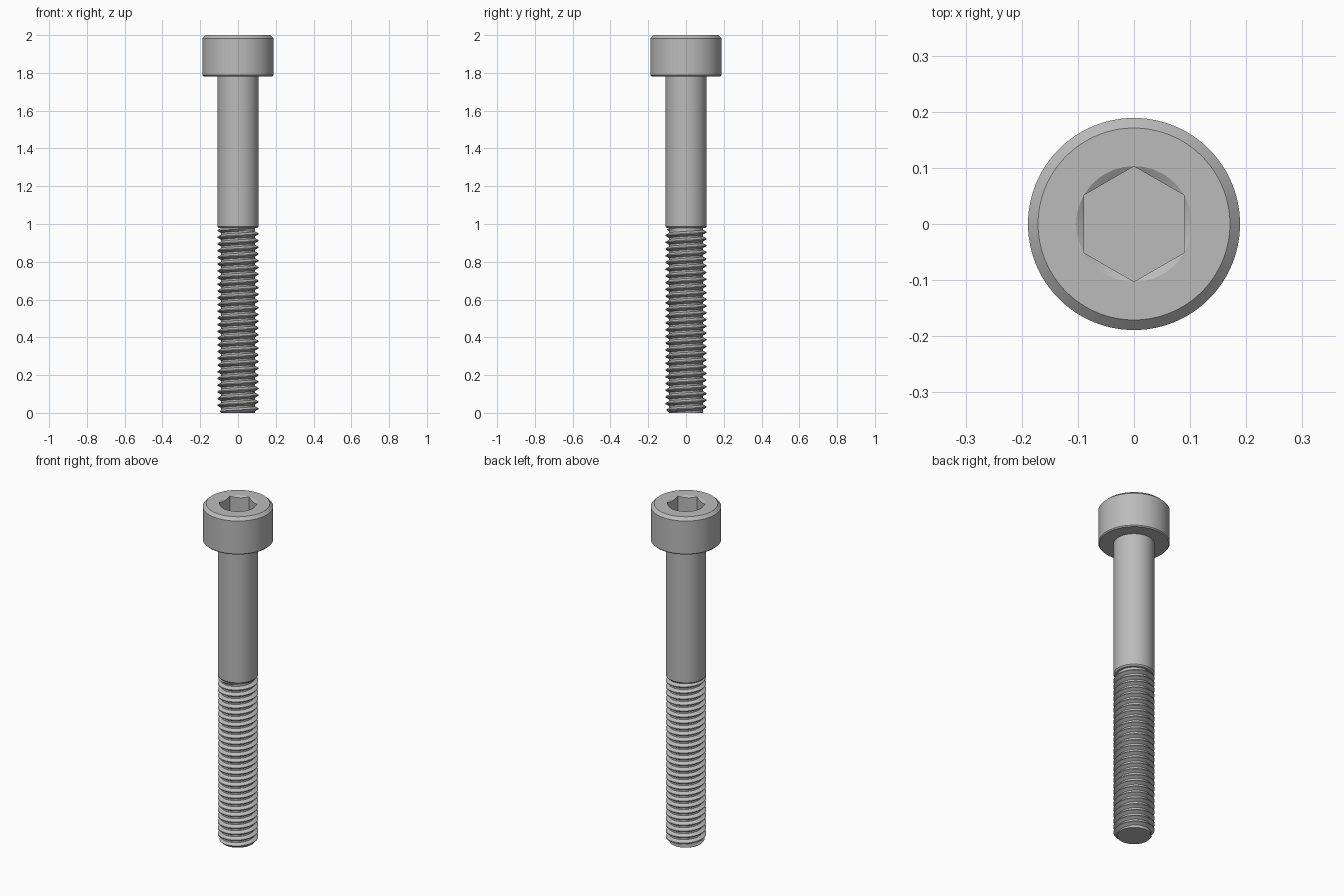
import bpy, bmesh, math

if "Cube" in bpy.data.objects:
    bpy.data.objects.remove(bpy.data.objects["Cube"], do_unlink=True)

steel = bpy.data.materials.new("grey steel")
steel.use_nodes = True
GREY = (0.5, 0.5, 0.5, 1)
steel.diffuse_color = GREY
steel.node_tree.nodes["Principled BSDF"].inputs["Base Color"].default_value = GREY

SEGMENTS = 96


def sweep_rings(name, rings, cap_start=False, cap_end=False):
    """Skin a list of ring functions, each giving (radius, z) at an angle."""
    bm = bmesh.new()
    rows = []
    for ring in rings:
        row = []
        for i in range(SEGMENTS + 1):
            a = math.tau * i / SEGMENTS
            r, z = ring(a)
            row.append(bm.verts.new((r * math.cos(a), r * math.sin(a), z)))
        rows.append(row)
    for low, high in zip(rows, rows[1:]):
        for i in range(SEGMENTS):
            bm.faces.new((low[i], low[i + 1], high[i + 1], high[i]))
    if cap_start:
        bm.faces.new(rows[0][:-1][::-1])
    if cap_end:
        bm.faces.new(rows[-1][:-1])
    bmesh.ops.remove_doubles(bm, verts=bm.verts, dist=1e-5)
    bmesh.ops.dissolve_degenerate(bm, edges=bm.edges, dist=1e-6)
    mesh = bpy.data.meshes.new(name)
    bm.to_mesh(mesh)
    bm.free()
    mesh.materials.append(steel)
    obj = bpy.data.objects.new(name, mesh)
    bpy.context.collection.objects.link(obj)
    bpy.ops.object.select_all(action="DESELECT")
    obj.select_set(True)
    bpy.context.view_layer.objects.active = obj
    bpy.ops.object.shade_smooth_by_angle(angle=math.radians(25))
    return obj


def circle(r, z):
    return lambda a: (r, z)


# Hexagonal socket with a conical lead-in
FLAT = 0.089
CORNER = FLAT / math.cos(math.pi / 6)


def hex_radius(a):
    sector = math.pi / 3
    return FLAT / math.cos(a - sector * round(a / sector))


def socket_rim(a):
    r = hex_radius(a)
    return r, 2 - (CORNER - r) * 0.6


def socket_floor(a):
    return hex_radius(a), 1.889


# Head, from the underside out, up and down into the socket
SHANK = 0.1085
HEAD_BASE = 1.782
sweep_rings("socket_head", [
    circle(SHANK, HEAD_BASE), circle(0.183, HEAD_BASE),
    circle(0.189, HEAD_BASE + 0.006), circle(0.189, 1.983),
    circle(0.171, 2), circle(CORNER + 0.0002, 2),
    socket_rim, socket_floor], cap_end=True)

# Plain shank with a chamfered lower shoulder
ROOT = 0.0893
THREAD_TOP = 0.978
sweep_rings("plain_shank", [
    circle(ROOT, THREAD_TOP), circle(0.102, THREAD_TOP),
    circle(SHANK, THREAD_TOP + 0.008), circle(SHANK, HEAD_BASE)])

# Right-hand helical thread, tapered at both ends
PITCH = 0.0356
TOOTH = [(0, ROOT), (0.25, ROOT), (0.56, SHANK), (0.69, SHANK)]


def thread_ring(turn, radius):
    def ring(a):
        z = PITCH * (turn + a / math.tau)
        z = min(max(z, 0), THREAD_TOP)
        return min(radius, ROOT + z, ROOT + 2 * (THREAD_TOP - z)), z
    return ring


turns = math.ceil(THREAD_TOP / PITCH) + 1
sweep_rings("threaded_shank", [
    thread_ring(k + f, r) for k in range(-1, turns) for f, r in TOOTH])

# Flat end of the thread
sweep_rings("thread_tip", [circle(ROOT, 0), circle(ROOT - 0.001, 0.001)],
            cap_start=True)
